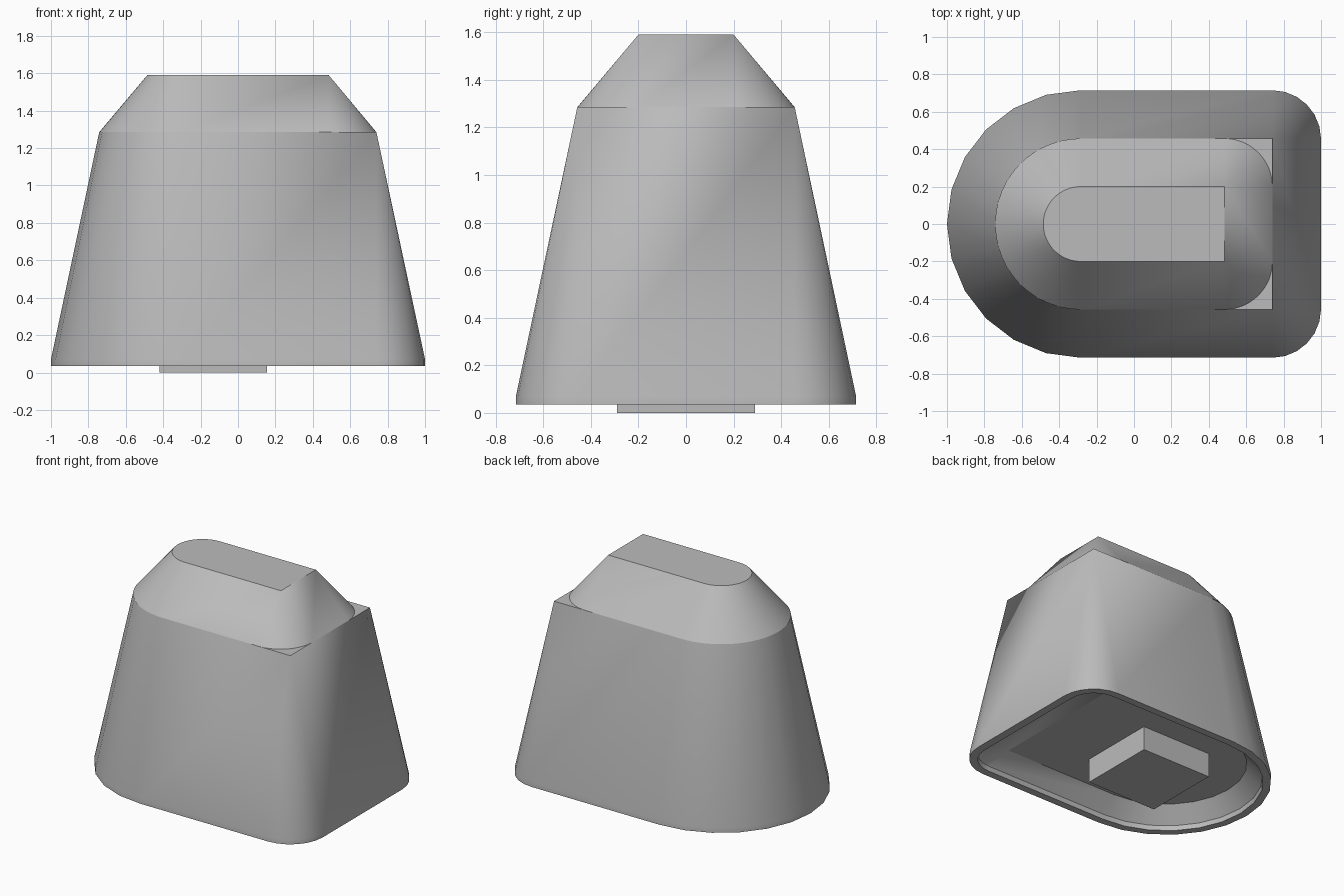
import bpy, bmesh, math

cube = bpy.data.objects.get("Cube")
if cube:
    bpy.data.objects.remove(cube)

grey = bpy.data.materials.new("light grey")
grey.use_nodes = True
colour = (0.5, 0.5, 0.5, 1)
grey.diffuse_color = colour
grey.node_tree.nodes["Principled BSDF"].inputs["Base Color"].default_value = colour

ARC_X = -0.285  # centre of the round end


def outline(half, right, corner, steps):
    """D-shaped loop: round at -x, two corners of the given radius at +x."""
    def arc(cx, cy, r, start, sweep, n):
        angles = [math.radians(start + sweep * i / n) for i in range(n + 1)]
        return [(cx + r * math.cos(a), cy + r * math.sin(a)) for a in angles]
    cx, cy = right - corner, half - corner
    return (arc(ARC_X, 0, half, 90, 180, steps * 2)
            + arc(cx, -cy, corner, -90, 90, steps)
            + arc(cx, cy, corner, 0, 90, steps))


def finish(name, bm):
    bmesh.ops.remove_doubles(bm, verts=bm.verts, dist=0.0001)
    bmesh.ops.recalc_face_normals(bm, faces=bm.faces)
    mesh = bpy.data.meshes.new(name)
    bm.to_mesh(mesh)
    bm.free()
    mesh.materials.append(grey)
    obj = bpy.data.objects.new(name, mesh)
    bpy.context.collection.objects.link(obj)
    bpy.ops.object.select_all(action='DESELECT')
    obj.select_set(True)
    bpy.context.view_layer.objects.active = obj
    bpy.ops.object.shade_smooth_by_angle(angle=math.radians(20))
    return obj


def loft(name, levels, steps):
    """Bridge D-shaped loops given as (z, half width, right end, corner radius)."""
    bm = bmesh.new()
    rings = [[bm.verts.new((x, y, z)) for x, y in outline(h, r, c, steps)]
             for z, h, r, c in levels]
    for low, high in zip(rings, rings[1:]):
        for i in range(len(low)):
            j = (i + 1) % len(low)
            bm.faces.new((low[i], low[j], high[j], high[i]))
    bm.faces.new(rings[0])
    bm.faces.new(rings[-1])
    return finish(name, bm)


# Hollow tapered body: recess ceiling, recess lip, outer rim, flat top
loft("body_shell", [
    (0.18, 0.55, 0.65, 0),
    (0.07, 0.655, 0.94, 0.2),
    (0.035, 0.66, 0.94, 0.2),
    (0.035, 0.715, 1.0, 0.26),
    (0.07, 0.715, 1.0, 0.26),
    (1.285, 0.457, 0.74, 0),
], 6)

# Chamfered cap with a square-cornered flat top
loft("top_cap", [
    (1.285, 0.457, 0.74, 0.257),
    (1.59, 0.2, 0.485, 0),
], 16)

# Block hanging below the recess ceiling
bm = bmesh.new()
bmesh.ops.create_cube(bm, size=1)
bmesh.ops.scale(bm, vec=(0.575, 0.58, 0.19), verts=bm.verts)
bmesh.ops.translate(bm, vec=(-0.1325, 0, 0.095), verts=bm.verts)
finish("base_block", bm)
